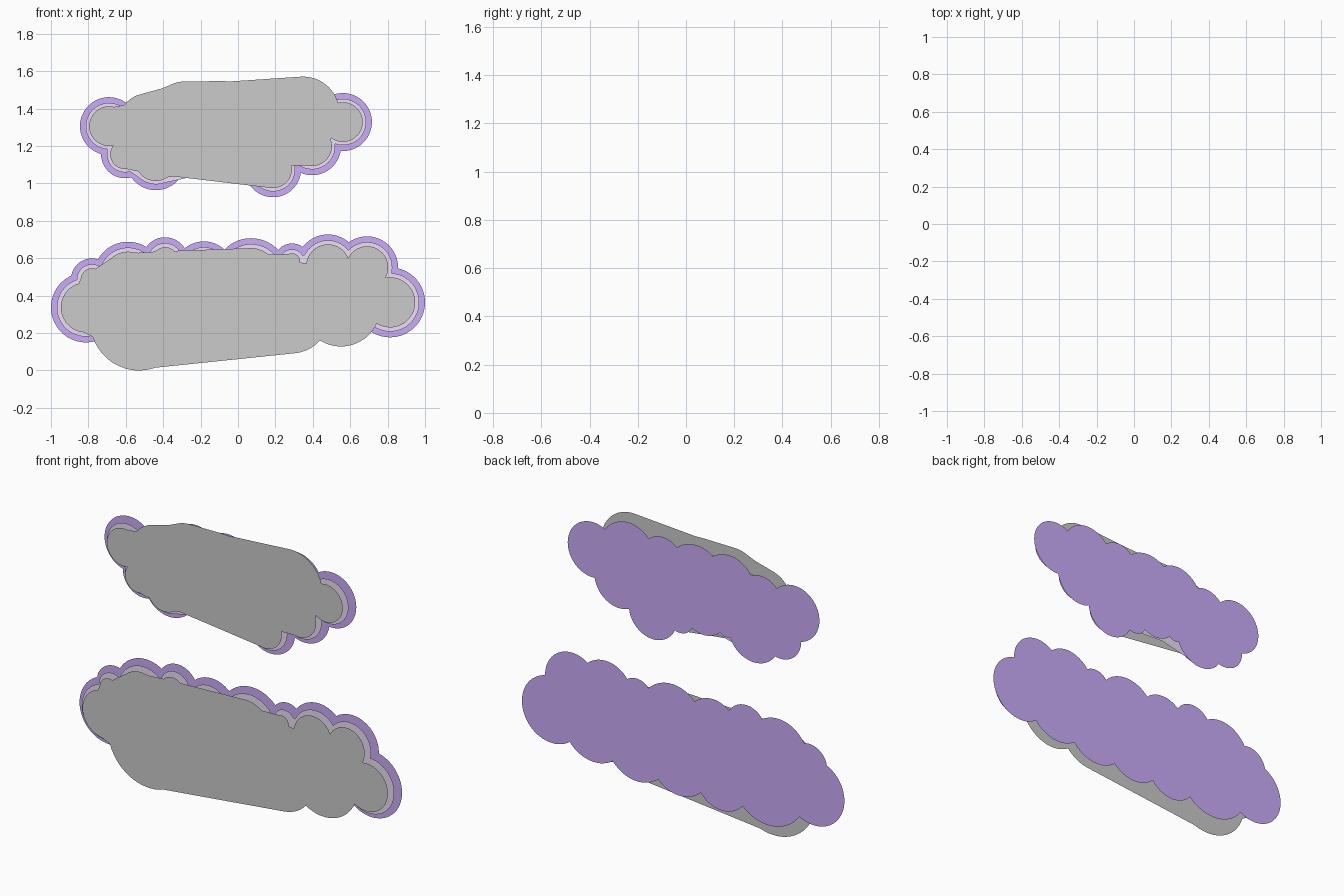
import bpy, bmesh, math
from mathutils import Vector

if "Cube" in bpy.data.objects:
    bpy.data.objects.remove(bpy.data.objects["Cube"])

# Lobes are (x, z, radius), listed counter-clockwise as seen from the front.
# "rim" lobes are inset layer by layer; "face" lobes belong to the front sheet,
# "hidden" lobes are the matching edge of the sheets behind it.
LOW_FACE = [(-.529, .26, .26), (-.241, .246, .178), (.021, .284, .203),
            (.283, .30, .209), (.551, .337, .209)]
LOW_HIDDEN = [(-.529, .31, .235)] + [(x, z, r - .012) for x, z, r in LOW_FACE[1:]]
LOW_RIM = [(.813, .364, .187), (.69, .551, .166), (.481, .557, .17),
           (.289, .583, .096), (.07, .509, .198), (-.182, .53, .16),
           (-.39, .589, .123), (-.588, .503, .185), (-.781, .487, .112),
           (-.813, .337, .187)]

UP_FACE = [(.348, 1.376, .195), (.128, 1.387, .15), (-.08, 1.344, .203),
           (-.283, 1.36, .185), (-.481, 1.322, .16)]
UP_HIDDEN = [(.34, 1.37, .17)] + [(x, z, r - .022) for x, z, r in UP_FACE[1:]]
UP_RIM = [(-.69, 1.306, .155), (-.604, 1.156, .128), (-.439, 1.124, .16),
          (-.267, 1.119, .06), (-.128, 1.178, .144), (.021, 1.092, .086),
          (.187, 1.076, .15), (.396, 1.199, .155), (.561, 1.328, .155)]


def material(name, color):
    m = bpy.data.materials.new(name)
    m.diffuse_color = (*color, 1)
    m.use_nodes = True
    m.node_tree.nodes["Principled BSDF"].inputs["Base Color"].default_value = m.diffuse_color
    return m


def inset(lobes, d):
    return [(x, z, max(r - d, .012)) for x, z, r in lobes]


def crossing(a, b):
    """Outer meeting point of two neighbouring lobes."""
    p, q = Vector(a[:2]), Vector(b[:2])
    d = (q - p).length
    u = (q - p) / d
    t = (d * d + a[2] ** 2 - b[2] ** 2) / (2 * d)
    h = math.sqrt(max(a[2] ** 2 - t * t, 0))
    return p + u * t + Vector((u.y, -u.x)) * h


def cloud_sheet(name, lobes, y, mat=None):
    """Flat sheet bounded by a ring of arcs."""
    n = len(lobes)
    meets = [crossing(lobes[i], lobes[(i + 1) % n]) for i in range(n)]
    bm = bmesh.new()
    verts = []
    for i, (x, z, r) in enumerate(lobes):
        s = meets[i - 1] - Vector((x, z))
        e = meets[i] - Vector((x, z))
        a0 = math.atan2(s.y, s.x)
        sweep = (math.atan2(e.y, e.x) - a0) % math.tau
        steps = max(4, round(sweep / math.radians(6)))
        for k in range(steps + 1):
            a = a0 + sweep * k / steps
            verts.append(bm.verts.new((x + r * math.cos(a), y, z + r * math.sin(a))))
    bmesh.ops.remove_doubles(bm, verts=verts, dist=.0005)
    face = bm.faces.new([v for v in verts if v.is_valid])
    bmesh.ops.triangulate(bm, faces=[face])
    me = bpy.data.meshes.new(name)
    bm.to_mesh(me)
    bm.free()
    if mat:
        me.materials.append(mat)
    ob = bpy.data.objects.new(name, me)
    bpy.context.collection.objects.link(ob)


purple = material("purple", (.60, .42, .95))
pale = material("pale_lilac", (.86, .74, .92))

# Each cloud: purple backing, pale middle, grey front
for label, face, hidden, rim, gap in (
        ("lower_cloud", LOW_FACE, LOW_HIDDEN, LOW_RIM, .053),
        ("upper_cloud", UP_FACE, UP_HIDDEN, UP_RIM, .049)):
    cloud_sheet(label + "_back", hidden + rim, .025, purple)
    cloud_sheet(label + "_middle", inset(hidden + rim, .031), 0, pale)
    cloud_sheet(label + "_front", face + inset(rim, gap), -.025)
